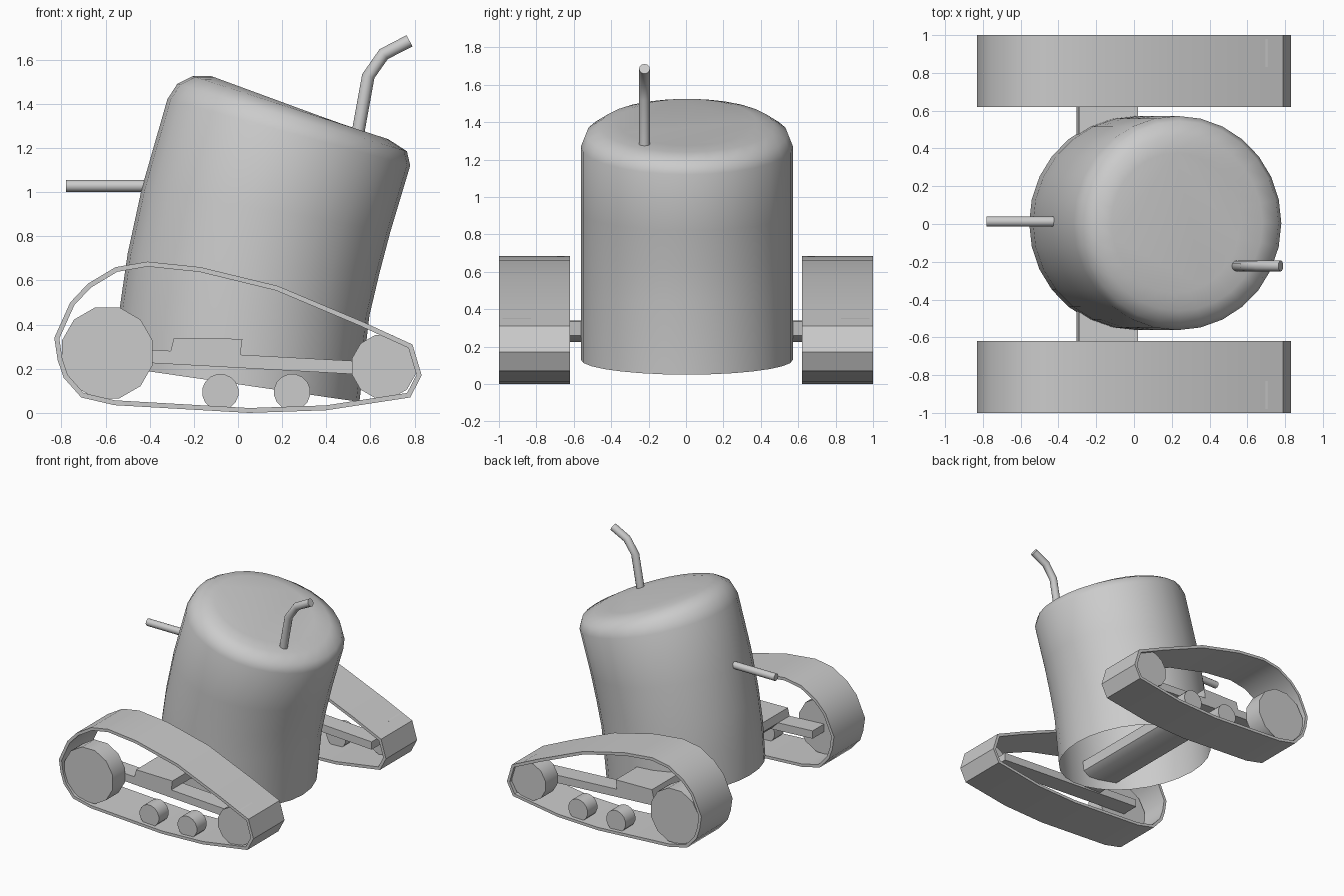
import bpy, bmesh
from math import sin, cos, pi, radians
from mathutils import Vector

if "Cube" in bpy.data.objects:
    bpy.data.objects.remove(bpy.data.objects["Cube"])


def finish(name, bm, angle=35, recalc=True):
    if recalc:
        bmesh.ops.recalc_face_normals(bm, faces=bm.faces[:])
    mesh = bpy.data.meshes.new(name)
    bm.to_mesh(mesh)
    bm.free()
    ob = bpy.data.objects.new(name, mesh)
    bpy.context.collection.objects.link(ob)
    bpy.ops.object.select_all(action='DESELECT')
    ob.select_set(True)
    bpy.context.view_layer.objects.active = ob
    bpy.ops.object.shade_smooth_by_angle(angle=radians(angle))
    return ob


def bridge(bm, a, b):
    n = len(a)
    for i in range(n):
        j = (i + 1) % n
        bm.faces.new((a[i], a[j], b[j], b[i]))


def prism(name, pts, y0, y1):
    """Extrude an x-z outline along y."""
    bm = bmesh.new()
    a, b = [[bm.verts.new((x, y, z)) for x, z in pts] for y in (y0, y1)]
    bridge(bm, a, b)
    bm.faces.new(a)
    bm.faces.new(b)
    return finish(name, bm)


def circle(cx, cz, r, n):
    return [(cx + r * cos(2 * pi * (i + .5) / n), cz + r * sin(2 * pi * (i + .5) / n))
            for i in range(n)]


def tube(name, path, r, n=12):
    """Round rod following a path in an x-z plane."""
    bm = bmesh.new()
    path = [Vector(p) for p in path]
    rings = []
    for i, p in enumerate(path):
        t = (path[min(i + 1, len(path) - 1)] - path[max(i - 1, 0)]).normalized()
        u = Vector((0, 1, 0))
        v = t.cross(u)
        rings.append([bm.verts.new(p + r * (cos(2 * pi * k / n) * u + sin(2 * pi * k / n) * v))
                      for k in range(n)])
    for a, b in zip(rings, rings[1:]):
        bridge(bm, a, b)
    bm.faces.new(rings[0])
    bm.faces.new(rings[-1])
    return finish(name, bm)


# Leaning body shell, open underneath: left point, right point, y radius
sections = [
    ((-0.555, 0.21), (0.55, 0.05), 0.567),
    ((-0.535, 0.48), (0.595, 0.44), 0.567),
    ((-0.50, 0.72), (0.64, 0.63), 0.567),
    ((-0.435, 1.02), (0.69, 0.82), 0.567),
    ((-0.32, 1.42), (0.78, 1.12), 0.567),
    ((-0.275, 1.49), (0.765, 1.185), 0.54),
    ((-0.205, 1.525), (0.68, 1.24), 0.465),
    ((-0.12, 1.525), (0.56, 1.275), 0.37),
]
bm = bmesh.new()
rings = []
N = 28
for l, r, ry in sections:
    c = Vector(((l[0] + r[0]) / 2, 0.005, (l[1] + r[1]) / 2))
    h = Vector(((r[0] - l[0]) / 2, 0, (r[1] - l[1]) / 2))
    rings.append([bm.verts.new(c + h * cos(2 * pi * i / N) + Vector((0, ry * sin(2 * pi * i / N), 0)))
                  for i in range(N)])
for a, b in zip(rings, rings[1:]):
    bridge(bm, a, b)
bm.faces.new(rings[-1])
finish("body", bm, 60, recalc=False)

# Exhaust pipe on the lid and short rod on the rear
tube("exhaust_pipe", [(0.54, -0.222, 1.25), (0.59, -0.222, 1.525),
                      (0.66, -0.222, 1.625), (0.777, -0.222, 1.685)], 0.029)
tube("rear_rod", [(-0.78, 0.013, 1.028), (-0.38, 0.013, 1.028)], 0.027)

# Axle joining both track frames
prism("axle", [(-0.305, 0.28), (-0.29, 0.34), (0.02, 0.335), (0.01, 0.26),
               (-0.04, 0.225), (-0.25, 0.225)], -0.83, 0.83)

# Track belt outline in x-z
belt = [(-0.832, 0.34), (-0.76, 0.50), (-0.68, 0.585), (-0.555, 0.66), (-0.41, 0.685),
        (-0.17, 0.66), (0.18, 0.575), (0.56, 0.415), (0.68, 0.36), (0.79, 0.31),
        (0.832, 0.17), (0.78, 0.07), (0.40, 0.012), (0.05, 0.0), (-0.56, 0.035),
        (-0.71, 0.07), (-0.79, 0.16), (-0.817, 0.24)]


def inset(pts, d):
    """Offset a clockwise outline inward with mitred corners."""
    out = []
    n = len(pts)
    for i in range(n):
        p, q, r = (Vector(pts[k % n]) for k in (i - 1, i, i + 1))
        a, b = (q - p).normalized(), (r - q).normalized()
        na, nb = Vector((a.y, -a.x)), Vector((b.y, -b.x))
        m = (na + nb).normalized()
        out.append(q + m * d / m.dot(na))
    return out


def make_belt(name, y0, y1):
    bm = bmesh.new()
    loops = [[bm.verts.new((x, y, z)) for x, z in pts]
             for pts, y in ((belt, y0), (belt, y1), (inset(belt, .022), y1), (inset(belt, .022), y0))]
    for i in range(4):
        bridge(bm, loops[i], loops[(i + 1) % 4])
    return finish(name, bm, 40)


# Both track units
bar = [(-0.60, 0.297), (0.66, 0.228), (0.66, 0.168), (-0.60, 0.237)]
for side, s in (("front", -1), ("back", 1)):
    make_belt(side + "_track_belt", s * 0.62, s * 1.0)
    prism(side + "_track_bar", bar, s * 0.69, s * 0.83)
    prism(side + "_large_wheel", circle(-0.592, 0.272, 0.213, 12), s * 0.83, s * 0.98)
    prism(side + "_small_wheel", circle(0.66, 0.21, 0.148, 12), s * 0.83, s * 0.98)
    for i, x in enumerate((-0.08, 0.245)):
        prism(f"{side}_roller_{i + 1}", circle(x, 0.094, 0.083, 16), s * 0.85, s * 0.97)
